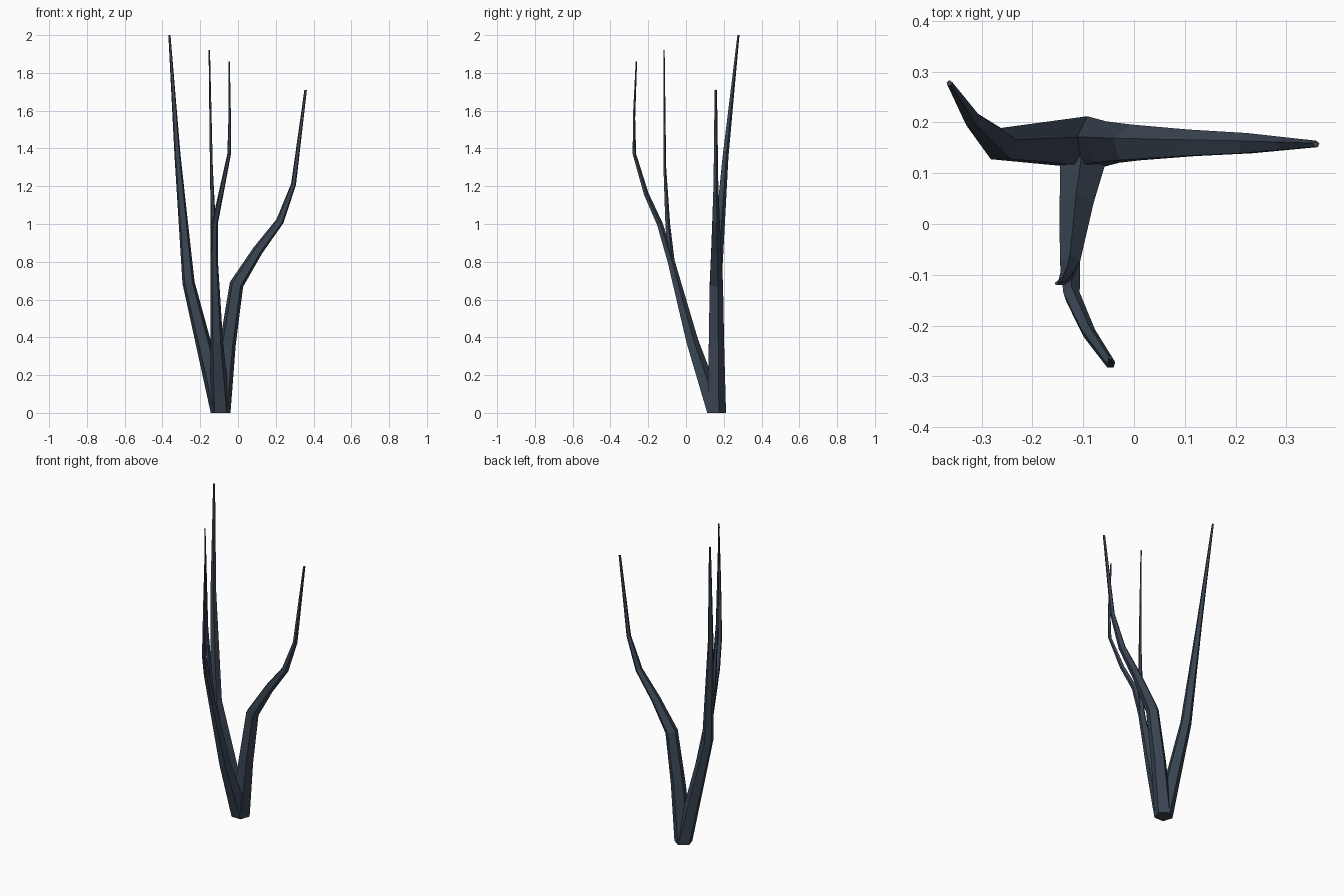
import bpy, bmesh, math
from mathutils import Vector

if "Cube" in bpy.data.objects:
    bpy.data.objects.remove(bpy.data.objects["Cube"])

bark = bpy.data.materials.new("dark slate bark")
bark.diffuse_color = (0.042, 0.060, 0.086, 1)
bark.use_nodes = True
bark.node_tree.nodes["Principled BSDF"].inputs["Base Color"].default_value = bark.diffuse_color

SIDES = 5
UP = Vector((0, 0, 1))


def limb(name, points):
    """Tapered five-sided tube through (x, y, z, radius) points."""
    pos = [Vector(p[:3]) for p in points]
    bm = bmesh.new()
    rings = []
    for i, p in enumerate(pos):
        before = (p - pos[i - 1]).normalized() if i else None
        after = (pos[i + 1] - p).normalized() if i < len(pos) - 1 else None
        tangent = ((before or after) + (after or before)).normalized()
        if p.z == 0:
            tangent = UP          # flat cut on the ground
        turn = UP.rotation_difference(tangent)
        r = points[i][3]
        ring = []
        for k in range(SIDES):
            a = math.pi / 2 + 2 * math.pi * k / SIDES
            ring.append(bm.verts.new(p + turn @ Vector((r * math.cos(a), r * math.sin(a), 0))))
        rings.append(ring)
    for lo, hi in zip(rings, rings[1:]):
        for k in range(SIDES):
            n = (k + 1) % SIDES
            bm.faces.new((lo[k], lo[n], hi[n], hi[k]))
    bm.faces.new(rings[0][::-1])
    bm.faces.new(rings[-1])
    bmesh.ops.recalc_face_normals(bm, faces=bm.faces)
    mesh = bpy.data.meshes.new(name)
    bm.to_mesh(mesh)
    bm.free()
    mesh.materials.append(bark)
    bpy.context.collection.objects.link(bpy.data.objects.new(name, mesh))


# All three main stems share the same base ring
base = (-0.092, 0.157, 0, 0.055)

limb("left_stem", [base, (-0.262, 0.155, 0.69, 0.034), (-0.320, 0.208, 1.36, 0.017),
                   (-0.363, 0.277, 2.0, 0.006)])

limb("right_stem", [base, (-0.055, 0.157, 0.36, 0.045), (-0.008, 0.157, 0.68, 0.039),
                    (0.105, 0.157, 0.86, 0.029), (0.222, 0.157, 1.015, 0.022),
                    (0.294, 0.157, 1.21, 0.014), (0.358, 0.157, 1.71, 0.007)])

# Front stem bends forward, then forks into two twigs
limb("front_stem", [base, (-0.113, 0.030, 0.38, 0.035), (-0.126, -0.080, 0.80, 0.021),
                    (-0.123, -0.140, 1.0, 0.017), (-0.090, -0.212, 1.16, 0.014),
                    (-0.047, -0.274, 1.37, 0.010), (-0.044, -0.276, 1.56, 0.007),
                    (-0.047, -0.263, 1.86, 0.004)])

limb("upright_twig", [(-0.126, -0.080, 0.80, 0.020), (-0.131, -0.098, 1.0, 0.014),
                      (-0.141, -0.113, 1.30, 0.008), (-0.152, -0.117, 1.92, 0.004)])
